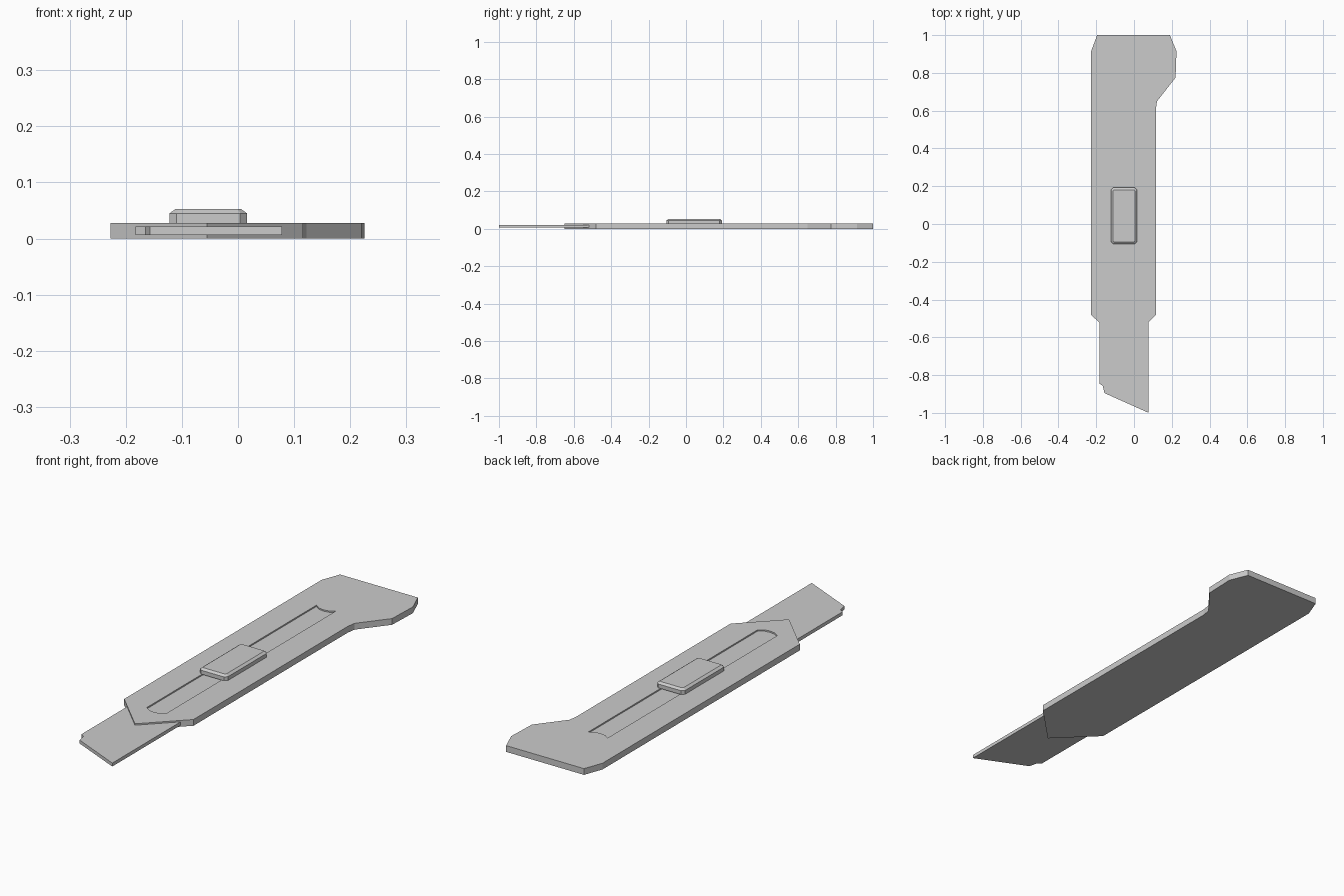
import bpy, bmesh

if "Cube" in bpy.data.objects:
    bpy.data.objects.remove(bpy.data.objects["Cube"])

def loft(name, rings):
    """Closed solid from stacked rings, each ring = (outline, z)."""
    bm = bmesh.new()
    loops = [[bm.verts.new((x, y, z)) for x, y in pts] for pts, z in rings]
    n = len(loops[0])
    for a, b in zip(loops, loops[1:]):
        for i in range(n):
            j = (i + 1) % n
            bm.faces.new((a[i], a[j], b[j], b[i]))
    bm.faces.new(loops[0][::-1])
    bm.faces.new(loops[-1])
    bmesh.ops.recalc_face_normals(bm, faces=bm.faces)
    mesh = bpy.data.meshes.new(name)
    bm.to_mesh(mesh)
    bm.free()
    ob = bpy.data.objects.new(name, mesh)
    bpy.context.collection.objects.link(ob)
    return ob

def clipped_rect(x0, x1, y0, y1, c):
    """Rectangle with cut corners."""
    return [(x0 + c, y0), (x1 - c, y0), (x1, y0 + c), (x1, y1 - c),
            (x1 - c, y1), (x0 + c, y1), (x0, y1 - c), (x0, y0 + c)]

# Flat handle with pointed nose and hooked end
handle = loft("handle", [(p, z) for z in (0.0, 0.028) for p in [[
    (-0.055, -0.65), (0.116, -0.48), (0.116, 0.61), (0.122, 0.65),
    (0.22, 0.775), (0.225, 0.915), (0.19, 1.0), (-0.195, 1.0),
    (-0.227, 0.915), (-0.227, -0.48)]]])

# Shallow slider track, both ends bowed towards the blade
cutter = loft("track_cutter", [(p, z) for z in (0.022, 0.05) for p in [[
    (-0.105, -0.495), (-0.082, -0.51), (-0.055, -0.514), (-0.03, -0.51), (-0.008, -0.495),
    (-0.008, 0.705), (-0.03, 0.688), (-0.055, 0.684), (-0.082, 0.688), (-0.105, 0.705)]]])
cutter.hide_render = True
cutter.hide_set(True)
cut = handle.modifiers.new("track", 'BOOLEAN')
cut.operation = 'DIFFERENCE'
cut.solver = 'EXACT'
cut.object = cutter

# Blade with slanted, notched tip
loft("blade", [(p, z) for z in (0.006, 0.0215) for p in [[
    (-0.183, -0.516), (-0.183, -0.845), (-0.165, -0.857), (-0.157, -0.895),
    (0.078, -1.0), (0.078, -0.516)]]])

# Thumb slider with chamfered top
outer = clipped_rect(-0.122, 0.016, -0.105, 0.192, 0.012)
inner = clipped_rect(-0.111, 0.005, -0.094, 0.181, 0.006)
loft("thumb_slider", [(outer, 0.0275), (outer, 0.045), (inner, 0.053)])
